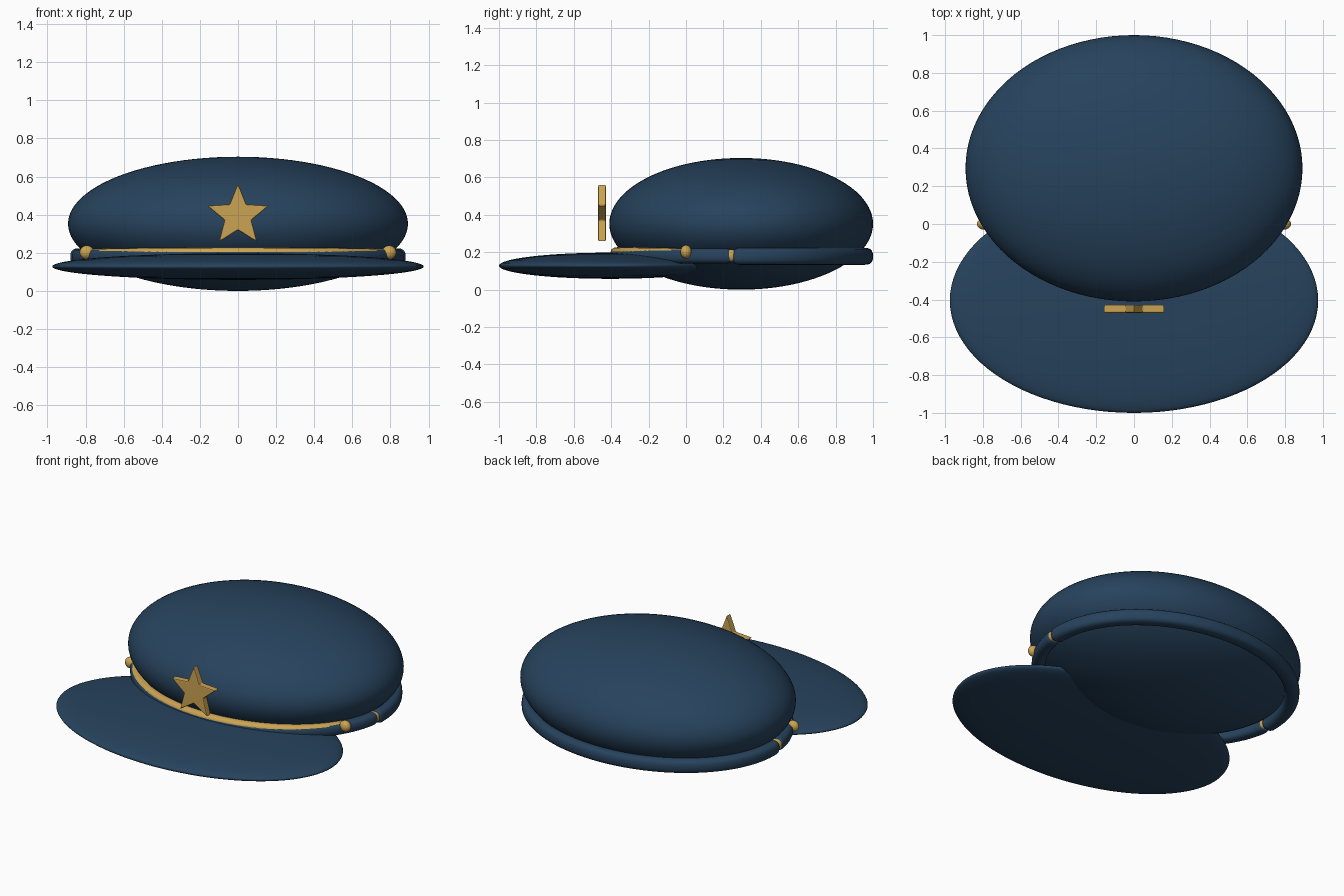
import bpy, bmesh
from math import sin, cos, pi, sqrt, copysign
from mathutils import Vector

cube = bpy.data.objects.get("Cube")
if cube:
    bpy.data.objects.remove(cube, do_unlink=True)


def material(name, color):
    m = bpy.data.materials.new(name)
    m.use_nodes = True
    m.diffuse_color = color
    m.node_tree.nodes["Principled BSDF"].inputs["Base Color"].default_value = color
    return m


navy = material("navy cloth", (0.02, 0.056, 0.11, 1))
gold = material("gold metal", (0.6, 0.37, 0.085, 1))


def finish(bm, name, mat, smooth=True):
    bmesh.ops.recalc_face_normals(bm, faces=bm.faces)
    mesh = bpy.data.meshes.new(name)
    bm.to_mesh(mesh)
    bm.free()
    mesh.materials.append(mat)
    for p in mesh.polygons:
        p.use_smooth = smooth
    obj = bpy.data.objects.new(name, mesh)
    bpy.context.collection.objects.link(obj)
    return obj


def ellipsoid(name, center, radii, mat, segments=64, rings=32):
    bm = bmesh.new()
    bmesh.ops.create_uvsphere(bm, u_segments=segments, v_segments=rings, radius=1)
    bmesh.ops.scale(bm, vec=radii, verts=bm.verts)
    bmesh.ops.translate(bm, vec=center, verts=bm.verts)
    return finish(bm, name, mat)


def arc_tube(name, start, end, mat, half_w, half_h, height, rx=0.835, ry=0.66,
             steps=72, sides=20, taper=0.05):
    """Rounded-square profile swept along part of the head ellipse, ends rounded in."""
    bm = bmesh.new()
    rings = []
    for i in range(steps + 1):
        # Closer spacing near the ends for their rounding
        t = start + (end - start) * (1 - cos(pi * i / steps)) / 2
        near = min(1, min(t - start, end - t) / taper)
        s = 0.4 + 0.6 * sqrt(max(0, 1 - (1 - near) ** 2))
        mid = Vector((rx * cos(t), 0.295 + ry * sin(t), height(t)))
        out = Vector((cos(t) / rx, sin(t) / ry, 0)).normalized()
        ring = []
        for k in range(sides):
            a = 2 * pi * k / sides
            u = copysign(abs(cos(a)) ** 0.75, cos(a)) * half_w * s
            v = copysign(abs(sin(a)) ** 0.75, sin(a)) * half_h * s
            ring.append(bm.verts.new(mid + out * u + Vector((0, 0, v))))
        rings.append(ring)
    for r0, r1 in zip(rings, rings[1:]):
        for k in range(sides):
            n = (k + 1) % sides
            bm.faces.new((r0[k], r0[n], r1[n], r1[k]))
    bm.faces.new(rings[0])
    bm.faces.new(rings[-1])
    return finish(bm, name, mat)


# Puffed crown and flat oval visor
ellipsoid("crown", (0, 0.295, 0.352), (0.892, 0.705, 0.352), navy, 96, 48)
ellipsoid("visor", (0, -0.405, 0.128), (0.975, 0.595, 0.07), navy, 96, 32)

# Two-piece band meeting at the sides, with a gold strap along the front
side = 0.068
arc_tube("back_band", -side, pi + side, navy, 0.045, 0.045, lambda t: 0.178)
arc_tube("front_band", pi + side, 2 * pi - side, navy, 0.042, 0.04, lambda t: 0.18)
arc_tube("front_strap", pi + side / 2, 2 * pi - side / 2, gold, 0.038, 0.034,
         lambda t: 0.181 - 0.012 * sin(t))

# Strap buttons
for label, sx in (("left", 1), ("right", -1)):
    ellipsoid(label + "_button", (sx * 0.793, 0, 0.202), (0.038, 0.03, 0.036), gold, 24, 16)

# Star badge standing in front of the crown
bm = bmesh.new()
points = []
for i in range(10):
    r = 0.074 if i % 2 else 0.17
    a = pi / 2 + i * pi / 5
    points.append(bm.verts.new((r * cos(a), -0.47, 0.394 + r * sin(a))))
face = bm.faces.new(points)
extruded = bmesh.ops.extrude_face_region(bm, geom=[face])["geom"]
bmesh.ops.translate(bm, vec=(0, 0.042, 0),
                    verts=[g for g in extruded if isinstance(g, bmesh.types.BMVert)])
star = finish(bm, "star_badge", gold, smooth=False)
bevel = star.modifiers.new("soft edges", "BEVEL")
bevel.width = 0.006
bevel.segments = 2
